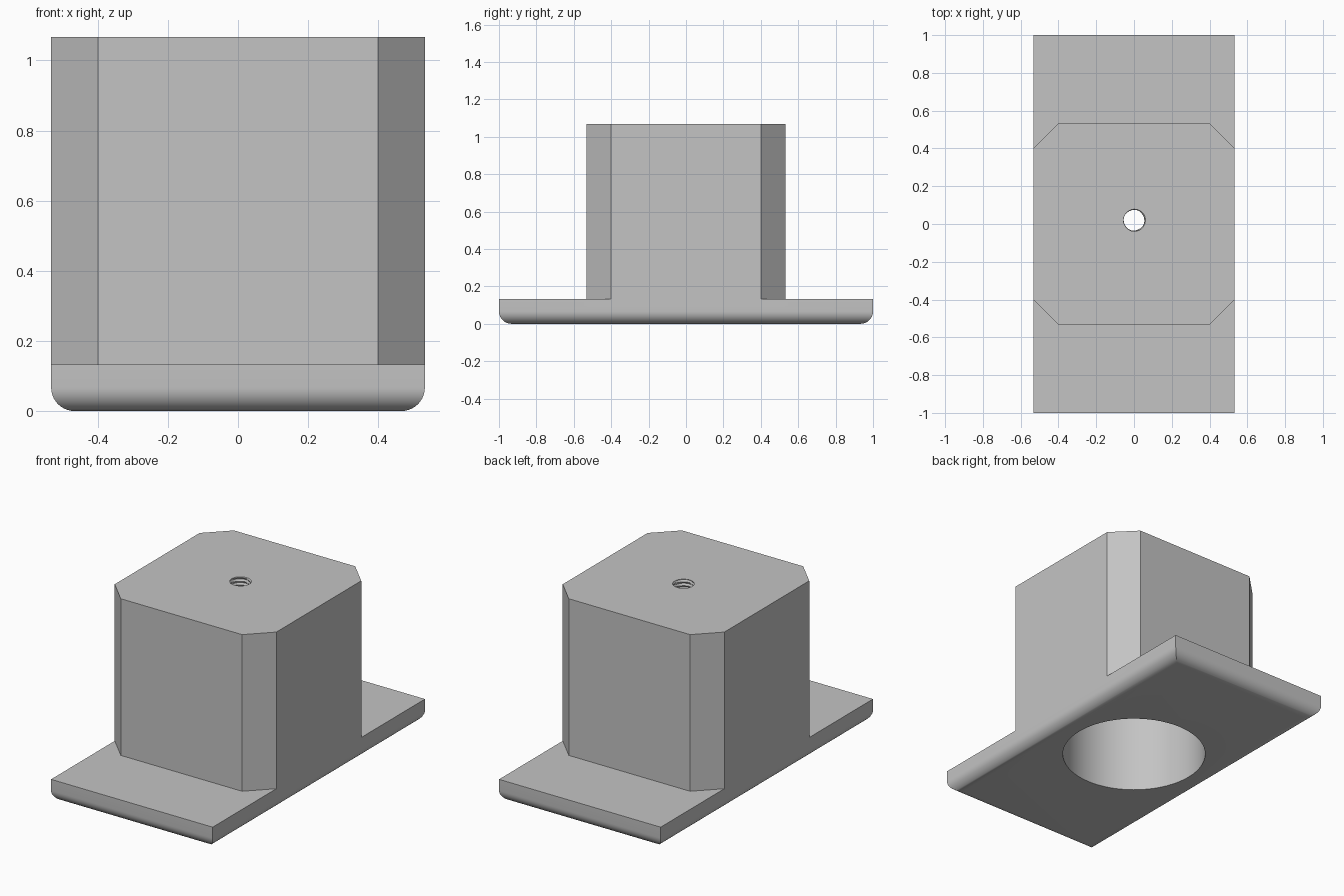
import bpy, bmesh, math

cube = bpy.data.objects.get("Cube")
if cube:
    bpy.data.objects.remove(cube, do_unlink=True)

HALF = 0.533        # half width of the block and plate
PLATE_TOP = 0.133
HEIGHT = 1.067
CHAMFER = 0.133
FILLET = 0.067
ROOF = 0.933        # ceiling of the large bore

grey = bpy.data.materials.new("plain grey")
grey.use_nodes = True
grey.diffuse_color = (0.55, 0.55, 0.55, 1)
grey.node_tree.nodes["Principled BSDF"].inputs["Base Color"].default_value = (0.55, 0.55, 0.55, 1)


def make_object(name, bm):
    bmesh.ops.recalc_face_normals(bm, faces=bm.faces)
    mesh = bpy.data.meshes.new(name)
    bm.to_mesh(mesh)
    bm.free()
    mesh.materials.append(grey)
    obj = bpy.data.objects.new(name, mesh)
    bpy.context.collection.objects.link(obj)
    return obj


def prism(points, z0, z1):
    bm = bmesh.new()
    base = bm.faces.new([bm.verts.new((x, y, z0)) for x, y in points])
    top = bmesh.ops.extrude_face_region(bm, geom=[base])["geom"]
    for v in top:
        if isinstance(v, bmesh.types.BMVert):
            v.co.z = z1
    return bm


def circle(radius, count):
    return [(radius * math.cos(math.tau * i / count), radius * math.sin(math.tau * i / count))
            for i in range(count)]


def combine(target, other, operation):
    mod = target.modifiers.new(operation.lower(), 'BOOLEAN')
    mod.operation = operation
    mod.solver = 'EXACT'
    mod.object = other
    bpy.context.view_layer.objects.active = target
    bpy.ops.object.modifier_apply(modifier=mod.name)
    bpy.data.objects.remove(other, do_unlink=True)


def thread_cutter(centre_y, radius, depth, pitch, z0, z1, sides=24):
    # Cylinder whose radius follows a helical triangle wave
    bm = bmesh.new()
    steps = round((z1 - z0) / pitch * 4)
    rings = []
    for k in range(steps + 1):
        z = z0 + (z1 - z0) * k / steps
        ring = []
        for i in range(sides):
            phase = (z / pitch - i / sides) % 1
            r = radius + depth * (1 - abs(2 * phase - 1))
            a = math.tau * i / sides
            ring.append(bm.verts.new((r * math.cos(a), centre_y + r * math.sin(a), z)))
        rings.append(ring)
    for low, high in zip(rings, rings[1:]):
        for i in range(sides):
            j = (i + 1) % sides
            bm.faces.new((low[i], low[j], high[j]))
            bm.faces.new((low[i], high[j], high[i]))
    bm.faces.new(rings[0][::-1])
    bm.faces.new(rings[-1])
    return make_object("thread_cutter", bm)


# Base plate with rounded underside edges
bm = prism([(-HALF, -1), (HALF, -1), (HALF, 1), (-HALF, 1)], 0, PLATE_TOP)
bottom = [e for e in bm.edges if all(v.co.z < 0.001 for v in e.verts)]
bmesh.ops.bevel(bm, geom=bottom, offset=FILLET, segments=10, profile=0.5, affect='EDGES')
mount = make_object("mounting_block", bm)

# Block with chamfered upright corners
c = HALF - CHAMFER
octagon = [(HALF, -c), (HALF, c), (c, HALF), (-c, HALF),
           (-HALF, c), (-HALF, -c), (-c, -HALF), (c, -HALF)]
combine(mount, make_object("block", prism(octagon, 0.1, HEIGHT)), 'UNION')

# Large blind bore from below and threaded hole through the roof
combine(mount, make_object("bore_cutter", prism(circle(0.4, 64), -0.1, ROOF)), 'DIFFERENCE')
combine(mount, thread_cutter(0.02, 0.054, 0.009, 0.022, ROOF - 0.03, HEIGHT + 0.03), 'DIFFERENCE')

# Smooth the rounded surfaces, keep the corners crisp
bpy.ops.object.select_all(action='DESELECT')
mount.select_set(True)
bpy.context.view_layer.objects.active = mount
bpy.ops.object.shade_smooth_by_angle(angle=math.radians(25))
